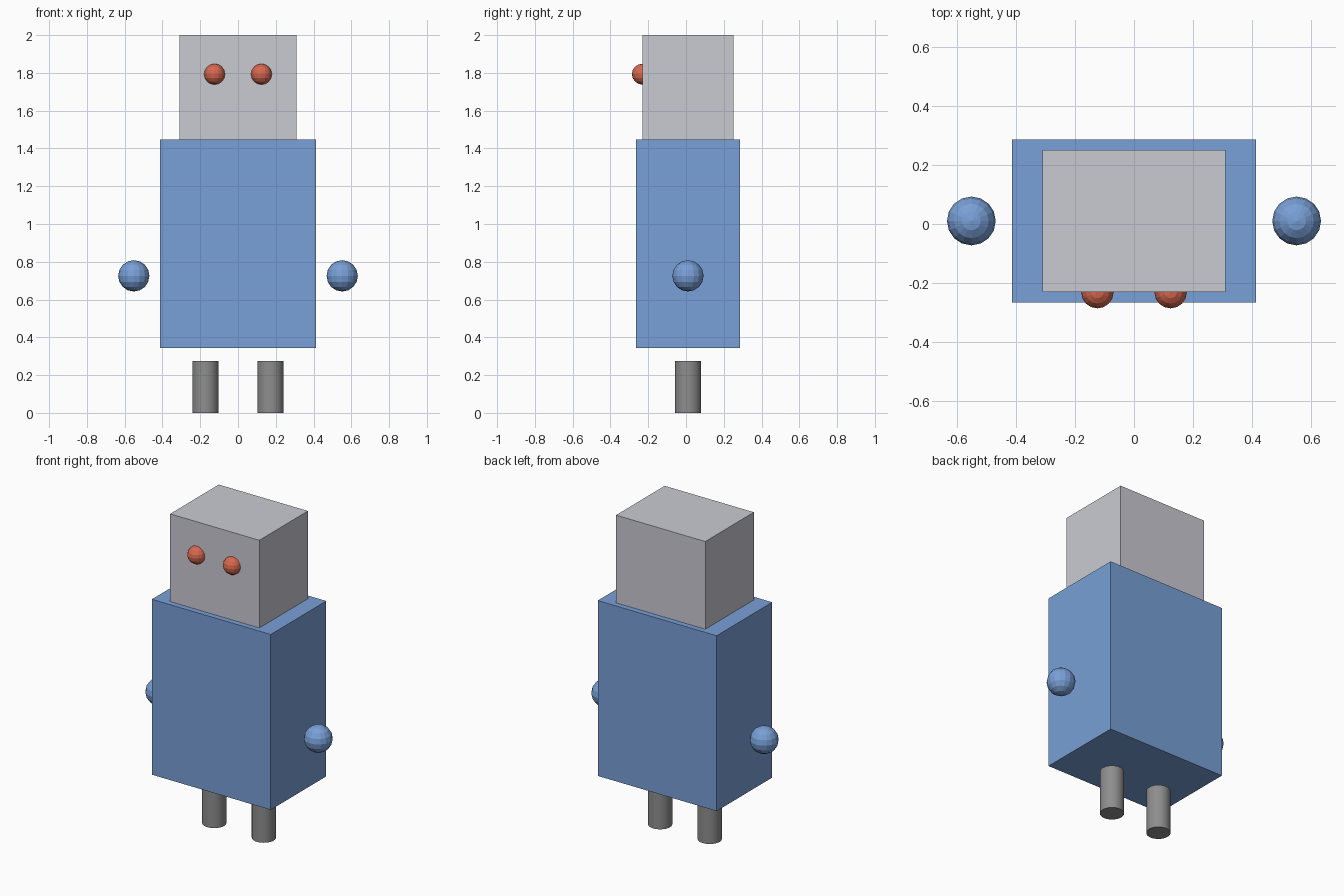
import bpy

cube = bpy.data.objects.get("Cube")
if cube:
    bpy.data.objects.remove(cube, do_unlink=True)

U = 2 / 7.25          # base module of the design
Y0 = 0.0375 * U       # depth centre of the body


def material(name, rgb):
    mat = bpy.data.materials.new(name)
    mat.use_nodes = True
    color = (*rgb, 1)
    mat.diffuse_color = color
    mat.node_tree.nodes["Principled BSDF"].inputs["Base Color"].default_value = color
    return mat


blue = material("blue", (0.19, 0.35, 0.68))
silver = material("silver", (0.59, 0.59, 0.65))
red = material("orange red", (0.69, 0.14, 0.08))
grey = material("dark grey", (0.27, 0.27, 0.27))


def finish(name, mat):
    obj = bpy.context.object
    obj.name = obj.data.name = name
    obj.data.materials.append(mat)
    return obj


def place(x, y, z):
    return (x * U, y * U + Y0, z * U)


def box(name, center, size, mat):
    bpy.ops.mesh.primitive_cube_add(size=1, location=place(*center))
    bpy.context.object.scale = [s * U for s in size]
    bpy.ops.object.transform_apply(location=False, rotation=False, scale=True)
    return finish(name, mat)


def ball(name, center, radius, mat):
    bpy.ops.mesh.primitive_uv_sphere_add(
        segments=16, ring_count=8, radius=radius * U, location=place(*center))
    return finish(name, mat)


# Torso and head
box("torso", (0, 0, 3.25), (3, 2, 4), blue)
box("head", (0, 0, 6.25), (2.25, 1.75, 2), silver)

# Paired eyes, hands and legs
for side, s in (("left", 1), ("right", -1)):
    ball(side + "_eye", (s * 0.45, -0.875, 6.5), 0.2, red)
    ball(side + "_hand", (s * 2, 0, 2.63), 0.3, blue)
    bpy.ops.mesh.primitive_cylinder_add(
        vertices=32, radius=0.25 * U, depth=U, location=place(s * 0.625, 0, 0.5))
    finish(side + "_leg", grey)
    bpy.ops.object.shade_smooth_by_angle()
